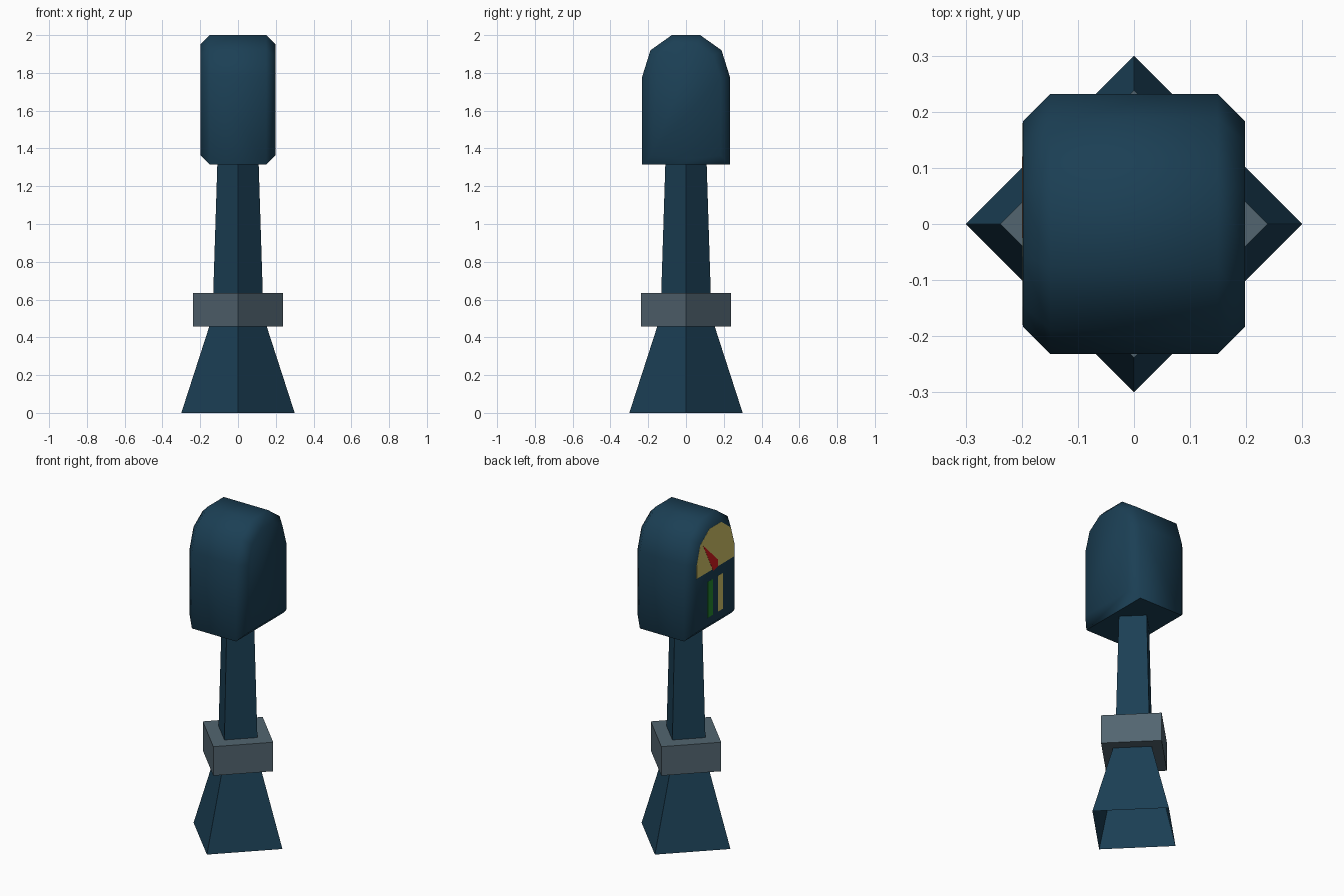
import bpy, bmesh, math

if "Cube" in bpy.data.objects:
    bpy.data.objects.remove(bpy.data.objects["Cube"])


def material(name, rgb):
    m = bpy.data.materials.new(name)
    m.diffuse_color = (*rgb, 1)
    m.use_nodes = True
    m.node_tree.nodes["Principled BSDF"].inputs["Base Color"].default_value = m.diffuse_color
    return m


BLUE = material("dark blue", (0.011, 0.050, 0.090))
GREY = material("slate grey", (0.085, 0.130, 0.162))
MUSTARD = material("mustard", (0.66, 0.56, 0.14))
RED = material("red", (0.68, 0.012, 0.014))
GREEN = material("green", (0.018, 0.25, 0.030))


def finish(bm, name, mat):
    bmesh.ops.recalc_face_normals(bm, faces=bm.faces[:])
    me = bpy.data.meshes.new(name)
    bm.to_mesh(me)
    bm.free()
    me.materials.append(mat)
    ob = bpy.data.objects.new(name, me)
    bpy.context.collection.objects.link(ob)
    return ob


def diamond_stack(name, rings, mat, caps):
    """Four-sided column, corners on the axes, from (radius, z) rings."""
    bm = bmesh.new()
    loops = [[bm.verts.new((r * math.cos(k * math.pi / 2), r * math.sin(k * math.pi / 2), z))
              for k in range(4)] for r, z in rings]
    for a, b in zip(loops, loops[1:]):
        for k in range(4):
            bm.faces.new((a[k], a[(k + 1) % 4], b[(k + 1) % 4], b[k]))
    if caps:
        bm.faces.new(loops[0])
        bm.faces.new(loops[-1])
    return finish(bm, name, mat)


def side_prism(name, points, x0, x1, mat, chamfer=0):
    """Extrude a (y, z) outline along x, optionally chamfering both ends."""
    bm = bmesh.new()
    a, b = [[bm.verts.new((x, y, z)) for y, z in points] for x in (x0, x1)]
    ends = [bm.faces.new(a), bm.faces.new(b)]
    n = len(points)
    for k in range(n):
        bm.faces.new((a[k], a[(k + 1) % n], b[(k + 1) % n], b[k]))
    bmesh.ops.recalc_face_normals(bm, faces=bm.faces[:])
    if chamfer:
        bmesh.ops.bevel(bm, geom=[e for f in ends for e in f.edges], offset=chamfer,
                        offset_type='OFFSET', segments=1, profile=0.5, affect='EDGES')
        # the flat underside keeps a hard edge
        bm.normal_update()
        for f in bm.faces:
            if f.normal.z < -0.95:
                for e in f.edges:
                    e.smooth = False
    return finish(bm, name, mat)


def mirrored(half):
    return half + [(-y, z) for y, z in reversed(half)]


# flared foot and post (open underneath), with the collar around it
diamond_stack("post", [(0.30, 0), (0.135, 0.51), (0.109, 1.33)], BLUE, False)
diamond_stack("collar", [(0.238, 0.458), (0.238, 0.635)], GREY, True)

# arched meter head
head = side_prism("meter_head",
                  mirrored([(0.232, 1.315), (0.232, 1.78), (0.188, 1.92), (0.075, 2.0)]),
                  -0.198, 0.198, BLUE, 0.049)
bpy.context.view_layer.objects.active = head
head.select_set(True)
bpy.ops.object.shade_smooth_by_angle(angle=math.radians(60), keep_sharp_edges=True)

# thin plates on the left face: dial, needle, two slots
FACE = -0.197
side_prism("dial", mirrored([(0.18, 1.69), (0.18, 1.77), (0.147, 1.88), (0.058, 1.948)]),
           FACE, FACE - 0.0018, MUSTARD)
side_prism("needle", [(0.12, 1.87), (-0.025, 1.73), (-0.025, 1.69), (0.022, 1.68)],
           FACE, FACE - 0.0026, RED)
for name, y, mat in (("green_slot", 0.048, GREEN), ("yellow_slot", -0.049, MUSTARD)):
    side_prism(name, [(y - 0.025, 1.412), (y + 0.025, 1.412), (y + 0.025, 1.63), (y - 0.025, 1.63)],
               FACE, FACE - 0.0018, mat)
